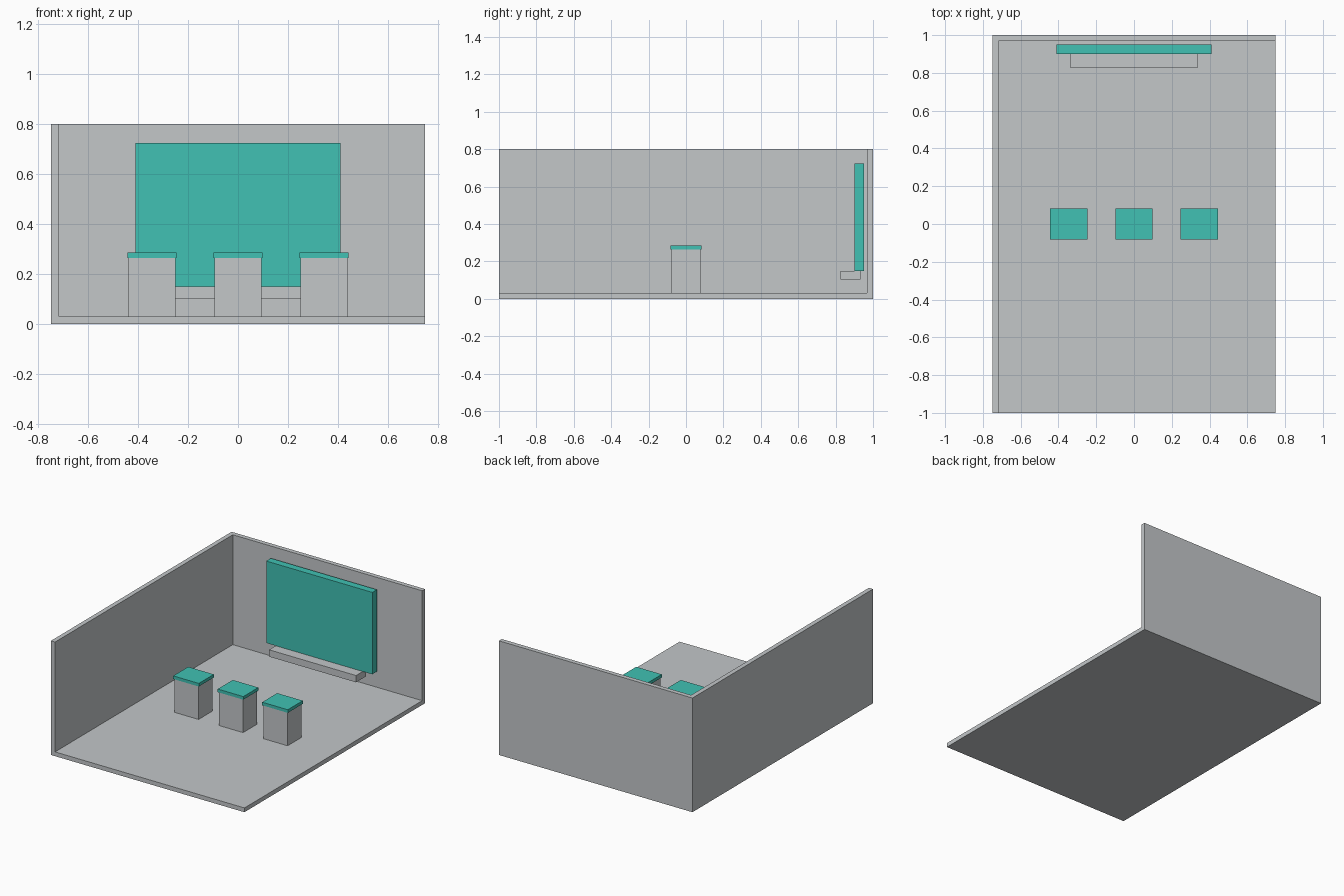
import bpy

cube = bpy.data.objects.get("Cube")
if cube:
    bpy.data.objects.remove(cube, do_unlink=True)


def make_material(name, rgb):
    mat = bpy.data.materials.new(name)
    mat.use_nodes = True
    color = (*rgb, 1.0)
    mat.diffuse_color = color
    mat.node_tree.nodes["Principled BSDF"].inputs["Base Color"].default_value = color
    return mat


def box(name, mat, x, y, z):
    """Box spanning the given (low, high) range on each axis."""
    spans = (x, y, z)
    bpy.ops.mesh.primitive_cube_add(size=1, location=[(a + b) / 2 for a, b in spans])
    obj = bpy.context.object
    obj.name = name
    obj.scale = [b - a for a, b in spans]
    bpy.ops.object.transform_apply(location=False, rotation=False, scale=True)
    obj.data.materials.append(mat)
    return obj


grey = make_material("light grey", (0.546, 0.571, 0.584))
teal = make_material("teal", (0.052, 0.533, 0.451))

W, D, H = 0.75, 1.0, 0.8   # half width, half depth, wall height
T, FLOOR = 0.032, 0.03     # wall and floor thickness

# Room shell: floor and two walls meeting at the back right corner
box("floor", grey, (-W, W), (-D, D), (0, FLOOR))
box("back_wall", grey, (-W, W), (D - T, D), (FLOOR, H))
box("right_wall", grey, (-W, -W + T), (-D, D - T), (FLOOR, H))

# Display panel resting on a shelf
box("shelf", grey, (-0.337, 0.337), (0.826, 0.934), (0.102, 0.15))
box("screen", teal, (-0.411, 0.411), (0.9, 0.951), (0.15, 0.724))

# Row of three pedestals with overhanging tops
for label, cx in (("right", -0.345), ("middle", 0), ("left", 0.345)):
    box(label + "_pedestal", grey, (cx - 0.094, cx + 0.094), (-0.078, 0.078), (FLOOR, 0.264))
    box(label + "_pedestal_top", teal, (cx - 0.099, cx + 0.099), (-0.083, 0.083), (0.264, 0.286))
